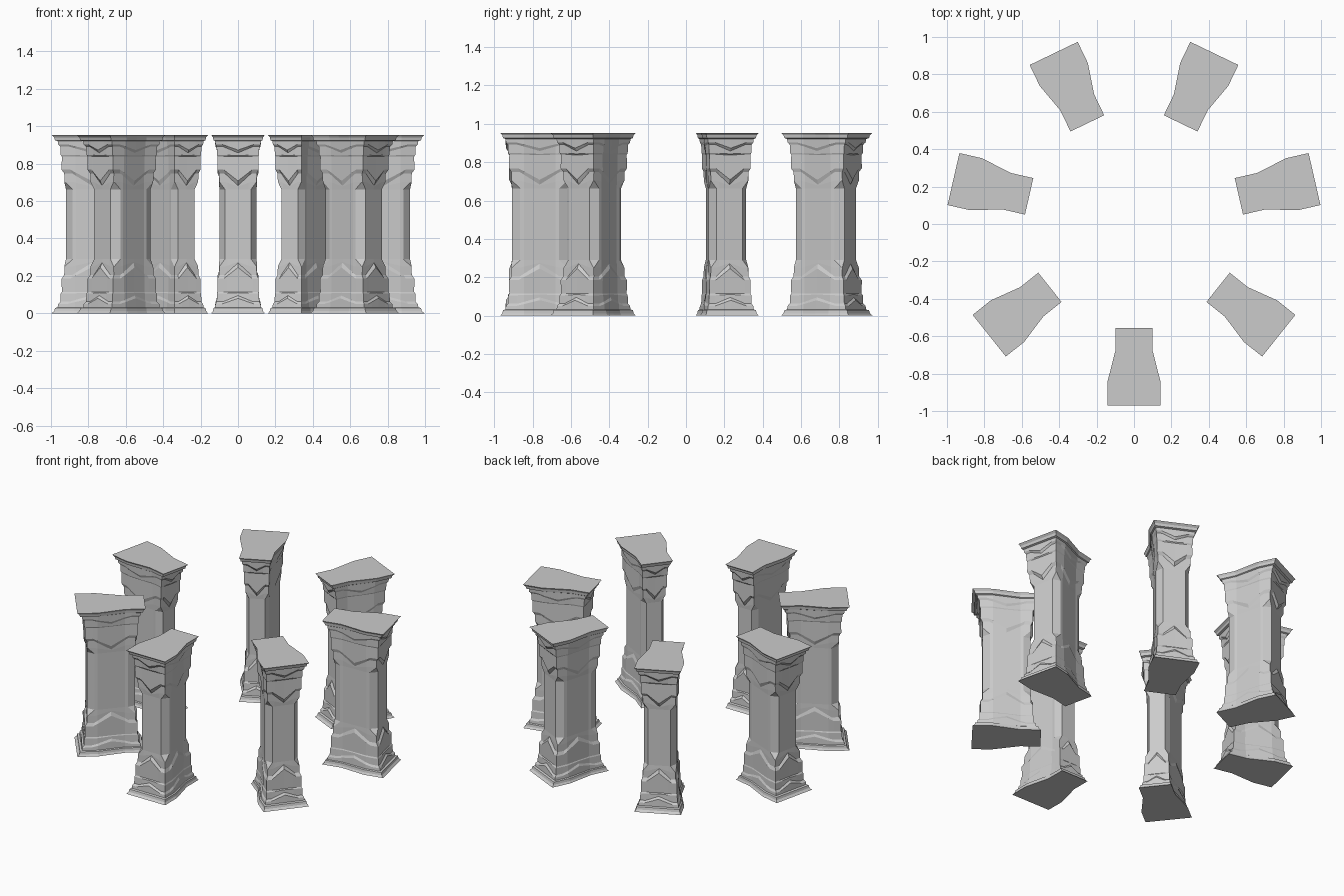
import bpy, bmesh, math

if "Cube" in bpy.data.objects:
    bpy.data.objects.remove(bpy.data.objects["Cube"])

HEIGHT = 0.953
COUNT = 7

# Lower half profile: (z at corners, z at face centre, scale, corner chamfer)
LOWER = [
    (0.000, 0.000, 1.00, 0.0),
    (0.012, 0.012, 0.94, 0.0),
    (0.028, 0.028, 0.92, 0.0),
    (0.032, 0.032, 0.86, 0.0),
    (0.050, 0.080, 0.85, 0.0),
    (0.062, 0.095, 0.80, 0.0),
    (0.106, 0.110, 0.79, 0.0),
    (0.114, 0.115, 0.765, 0.0),
    (0.185, 0.245, 0.770, 0.0),
    (0.205, 0.270, 0.710, 0.0),
    (0.250, 0.275, 0.710, 0.02),
    (0.290, 0.290, 0.700, 0.30),
]
UPPER = [(HEIGHT - a, HEIGHT - b, s, c) for a, b, s, c in reversed(LOWER)]


def warp(u, v):
    """Unit square to the bottle-shaped plan, wide end facing outward (-y)."""
    k = max(0.0, min(1.0, (v + 0.4) / 0.8))
    return u * (0.10 + 0.0425 * k), -0.7825 - 0.2075 * v


def ring_points(zc, zm, s, c):
    m, shoulder, end = 0.4 / s, 0.7, 1 - c
    pts = []
    for side in range(4):
        a = side * math.pi / 2
        ca, sa = round(math.cos(a)), round(math.sin(a))
        for t in (-end, -shoulder, -m, 0, m, shoulder, end):
            z = zm + (zc - zm) * min(1.0, abs(t) / shoulder)
            x, y = warp(s * (ca - sa * t), s * (sa + ca * t))
            pts.append((x, y, z))
    return pts


# One pillar: stepped base, chevron mouldings, chamfered shaft, mirrored capital
bm = bmesh.new()
rings = [[bm.verts.new(p) for p in ring_points(*lv)] for lv in LOWER + UPPER]
n = len(rings[0])
for lo, hi in zip(rings, rings[1:]):
    for i in range(n):
        j = (i + 1) % n
        bm.faces.new((lo[i], lo[j], hi[j], hi[i]))
bm.faces.new(rings[0])
bm.faces.new(rings[-1])
bmesh.ops.remove_doubles(bm, verts=bm.verts, dist=0.0002)
bmesh.ops.recalc_face_normals(bm, faces=bm.faces)
mesh = bpy.data.meshes.new("pillar")
bm.to_mesh(mesh)
bm.free()

# Ring of pillars
for i in range(COUNT):
    ob = bpy.data.objects.new(f"pillar_{i + 1}", mesh)
    ob.location = (0, 0.02, 0)
    ob.rotation_euler = (0, 0, i * 2 * math.pi / COUNT)
    bpy.context.collection.objects.link(ob)
